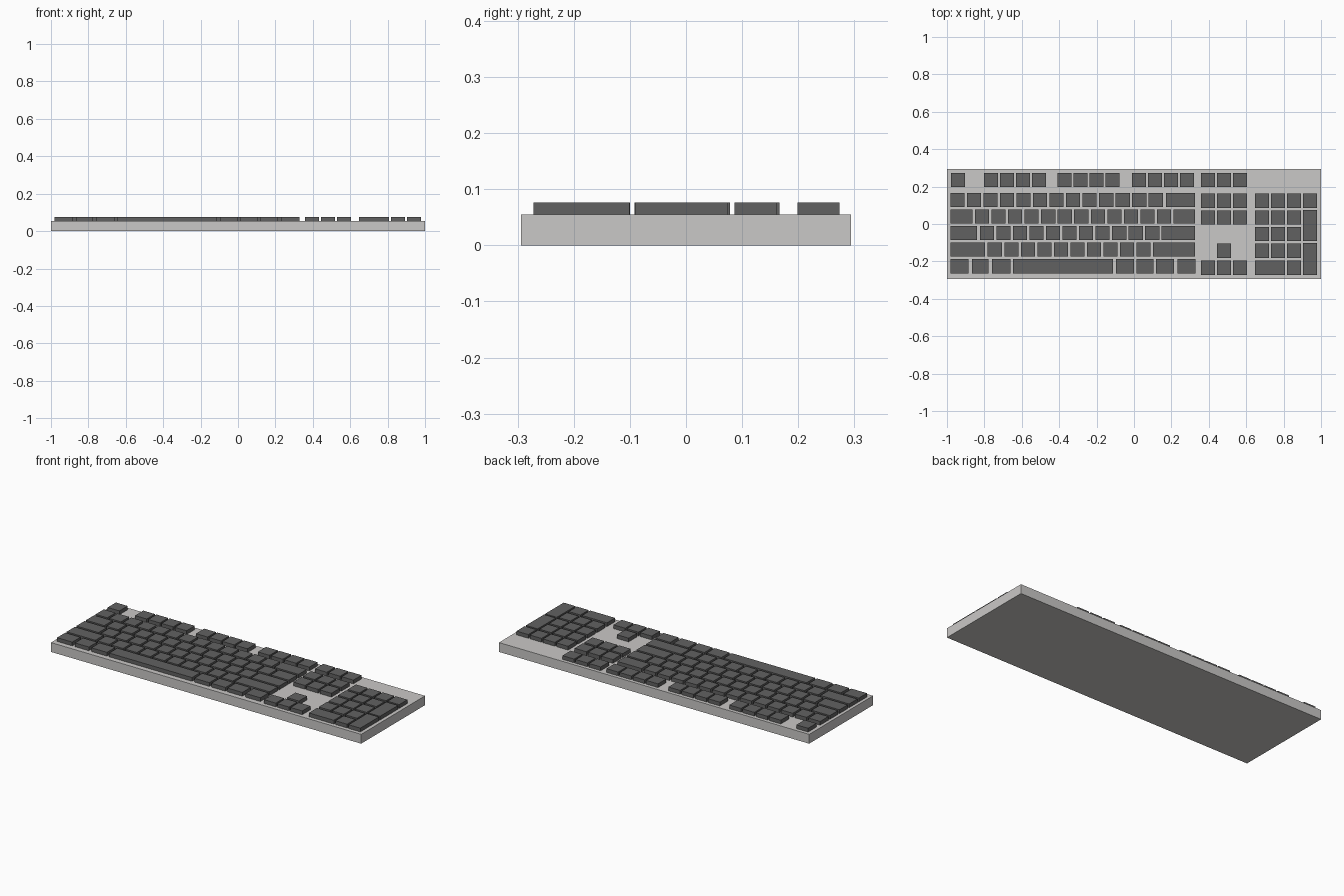
import bpy, bmesh
from mathutils import Matrix

if "Cube" in bpy.data.objects:
    bpy.data.objects.remove(bpy.data.objects["Cube"])

BASE_TOP, KEY_TOP = 0.0545, 0.0765
KEY = 0.0755              # size of a single key


def material(name, rgb):
    m = bpy.data.materials.new(name)
    m.diffuse_color = (*rgb, 1)
    m.use_nodes = True
    m.node_tree.nodes["Principled BSDF"].inputs["Base Color"].default_value = m.diffuse_color
    return m


light = material("light_grey", (0.59, 0.58, 0.57))
dark = material("dark_grey", (0.12, 0.12, 0.12))


def boxes(name, rects, z0, z1, mat):
    """One object made of boxes, each given as (x0, x1, y0, y1)."""
    bm = bmesh.new()
    for x0, x1, y0, y1 in rects:
        centre = Matrix.Translation(((x0 + x1) / 2, (y0 + y1) / 2, (z0 + z1) / 2))
        size = Matrix.Diagonal((x1 - x0, y1 - y0, z1 - z0, 1))
        bmesh.ops.create_cube(bm, size=1, matrix=centre @ size)
    me = bpy.data.meshes.new(name)
    bm.to_mesh(me)
    bm.free()
    me.materials.append(mat)
    ob = bpy.data.objects.new(name, me)
    bpy.context.collection.objects.link(ob)


def keys(name, rects):
    boxes(name, rects, BASE_TOP - 0.001, KEY_TOP, dark)


def run(x, count, pitch, top):
    """A run of equal keys starting at x."""
    return [(x + i * pitch, x + i * pitch + KEY, top - KEY, top) for i in range(count)]


# Flat case
boxes("case", [(-1, 1, -0.294, 0.294)], 0, BASE_TOP, light)

# Function row in four groups
F_TOP, F_PITCH = 0.274, 0.0855
fn = []
for x, n in ((-0.979, 1), (-0.803, 4), (-0.41, 4), (-0.011, 4)):
    fn += run(x, n, F_PITCH, F_TOP)
keys("function_keys", fn)

# Letter block: left wide key end, first small key, count, right wide key start
M_PITCH, LEFT, RIGHT = 0.0884, -0.982, 0.326
row_tops = [0.167 - i * 0.0888 for i in range(5)]
rows = [
    ("number_row", None, -0.982, 13, 0.170),
    ("upper_letter_row", -0.864, -0.850, 12, 0.210),
    ("home_letter_row", -0.839, -0.824, 11, 0.147),
    ("lower_letter_row", -0.797, -0.782, 10, 0.101),
]
for (name, left_end, start, n, right_start), top in zip(rows, row_tops):
    r = run(start, n, M_PITCH, top)
    if left_end is not None:
        r.append((LEFT, left_end, top - KEY, top))
    r.append((right_start, RIGHT, top - KEY, top))
    keys(name, r)

# Bottom row with the space bar
spans = [(-0.982, -0.884), (-0.867, -0.777), (-0.760, -0.660), (-0.646, -0.112),
         (-0.097, 0.000), (0.013, 0.104), (0.117, 0.213), (0.233, 0.329)]
keys("space_bar_row", [(a, b, row_tops[4] - KEY, row_tops[4]) for a, b in spans])

# Navigation cluster and arrows share the number pad's rows
P_PITCH = 0.089
pad_tops = [0.162 - i * P_PITCH for i in range(4)] + [-0.196]
NAV = 0.358
nav = run(NAV, 3, F_PITCH, F_TOP)
for top in pad_tops[:2]:
    nav += run(NAV, 3, F_PITCH, top)
keys("navigation_keys", nav)
keys("arrow_keys", run(NAV + F_PITCH, 1, F_PITCH, pad_tops[3])
     + run(NAV, 3, F_PITCH, pad_tops[4]))

# Number pad with wide bottom key and tall right keys
PAD = 0.647
pad = []
for top in pad_tops[:4]:
    pad += run(PAD, 3, F_PITCH, top)
pad += run(PAD + 2 * F_PITCH, 1, F_PITCH, pad_tops[4])
pad.append((PAD, PAD + F_PITCH + KEY, pad_tops[4] - KEY, pad_tops[4]))
px = PAD + 3 * F_PITCH
pad += run(px, 1, F_PITCH, pad_tops[0])
pad.append((px, px + KEY, -0.091, 0.075))
pad.append((px, px + KEY, -0.272, -0.101))
keys("number_pad", pad)
